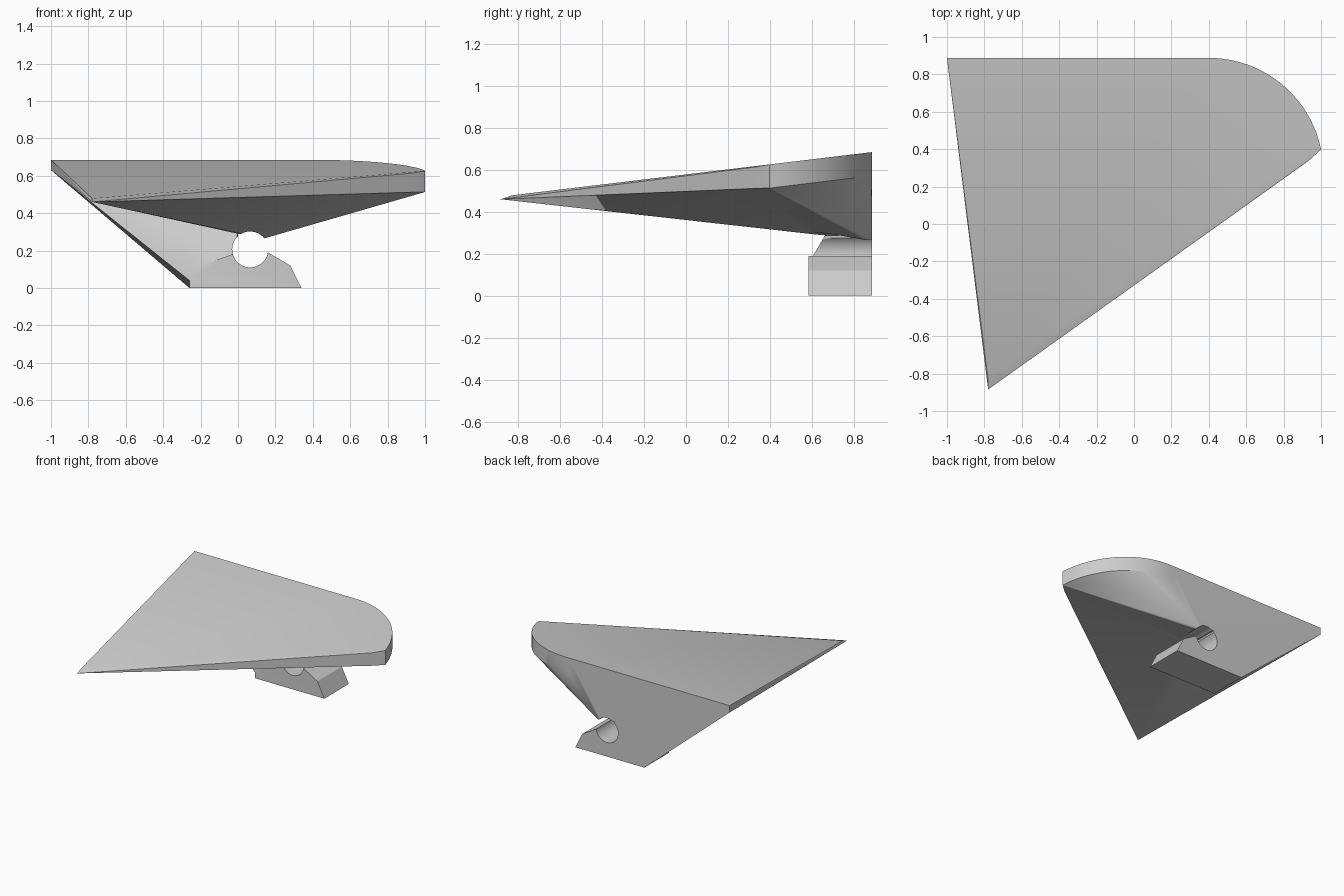
import bpy, bmesh, math

if "Cube" in bpy.data.objects:
    bpy.data.objects.remove(bpy.data.objects["Cube"])

BACK, FRONT = 0.888, 0.585   # rear plane, front of the foot


def top_z(y):
    return 0.685 - 0.12 * (BACK - y)


def hull(name, points):
    """Convex solid around a few points."""
    bm = bmesh.new()
    for p in points:
        bm.verts.new(p)
    bmesh.ops.convex_hull(bm, input=bm.verts[:])
    loose = [v for v in bm.verts if not v.link_faces]
    bmesh.ops.delete(bm, geom=loose, context='VERTS')
    bmesh.ops.dissolve_limit(bm, angle_limit=math.radians(0.3), verts=bm.verts[:], edges=bm.edges[:])
    bmesh.ops.recalc_face_normals(bm, faces=bm.faces[:])
    me = bpy.data.meshes.new(name)
    bm.to_mesh(me)
    bm.free()
    ob = bpy.data.objects.new(name, me)
    bpy.context.collection.objects.link(ob)
    return ob


def boolean(ob, other, op):
    m = ob.modifiers.new(op, 'BOOLEAN')
    m.operation, m.object, m.solver = op, other, 'EXACT'
    bpy.context.view_layer.objects.active = ob
    bpy.ops.object.modifier_apply(modifier=m.name)
    bpy.data.objects.remove(other)


# Wing plate: tilted top, rounded rear corner, underside swept to the hook tip
pts = [(-1, BACK, 0.685), (-1, BACK, 0.63),
       (-0.78, -0.885, 0.46), (-0.78, -0.83, top_z(-0.83)),
       (0.93, 0.335, 0.614), (0.93, 0.335, 0.512),
       (0.14, BACK, 0.27), (0.14, 0.86, 0.265), (0.0, 0.66, 0.29), (0.0, BACK, 0.29)]
r, cx, cy = 0.613, 0.4, BACK - 0.613
N = 20
for i in range(N + 1):
    a = math.radians(11.6 + (90 - 11.6) * i / N)
    x, y = cx + r * math.cos(a), cy + r * math.sin(a)
    pts.append((x, y, top_z(y)))
    pts.append((x, y, top_z(y) - 0.113))
body = hull("wing_plate", pts)

# Foot: extruded profile
profile = [(-0.26, 0), (0.34, 0), (0.28, 0.12), (0.16, 0.19), (-0.03, 0.18), (-0.2, 0.12), (-0.26, 0.04)]
foot = hull("foot", [(x, y, z) for x, z in profile for y in (FRONT, BACK)])

# Web: sloped gusset joining the foot to the wing along the rear
web = hull("web", [(-0.26, FRONT, 0.04), (-0.2, FRONT, 0.12), (-0.03, 0.6, 0.18), (0, 0.67, 0.3),
                   (-1, BACK, 0.63), (-0.26, BACK, 0), (0, BACK, 0.31), (0, BACK, 0.15)])

boolean(body, web, 'UNION')
boolean(body, foot, 'UNION')

# Round socket through the bracket
bpy.ops.mesh.primitive_cylinder_add(vertices=48, radius=0.096, depth=0.8,
                                    location=(0.065, 0.8, 0.206), rotation=(math.pi / 2, 0, 0))
boolean(body, bpy.context.object, 'DIFFERENCE')

body.name = "wing_bracket"
bpy.ops.object.select_all(action='DESELECT')
body.select_set(True)
bpy.context.view_layer.objects.active = body
bpy.ops.object.shade_smooth_by_angle(angle=math.radians(20))
